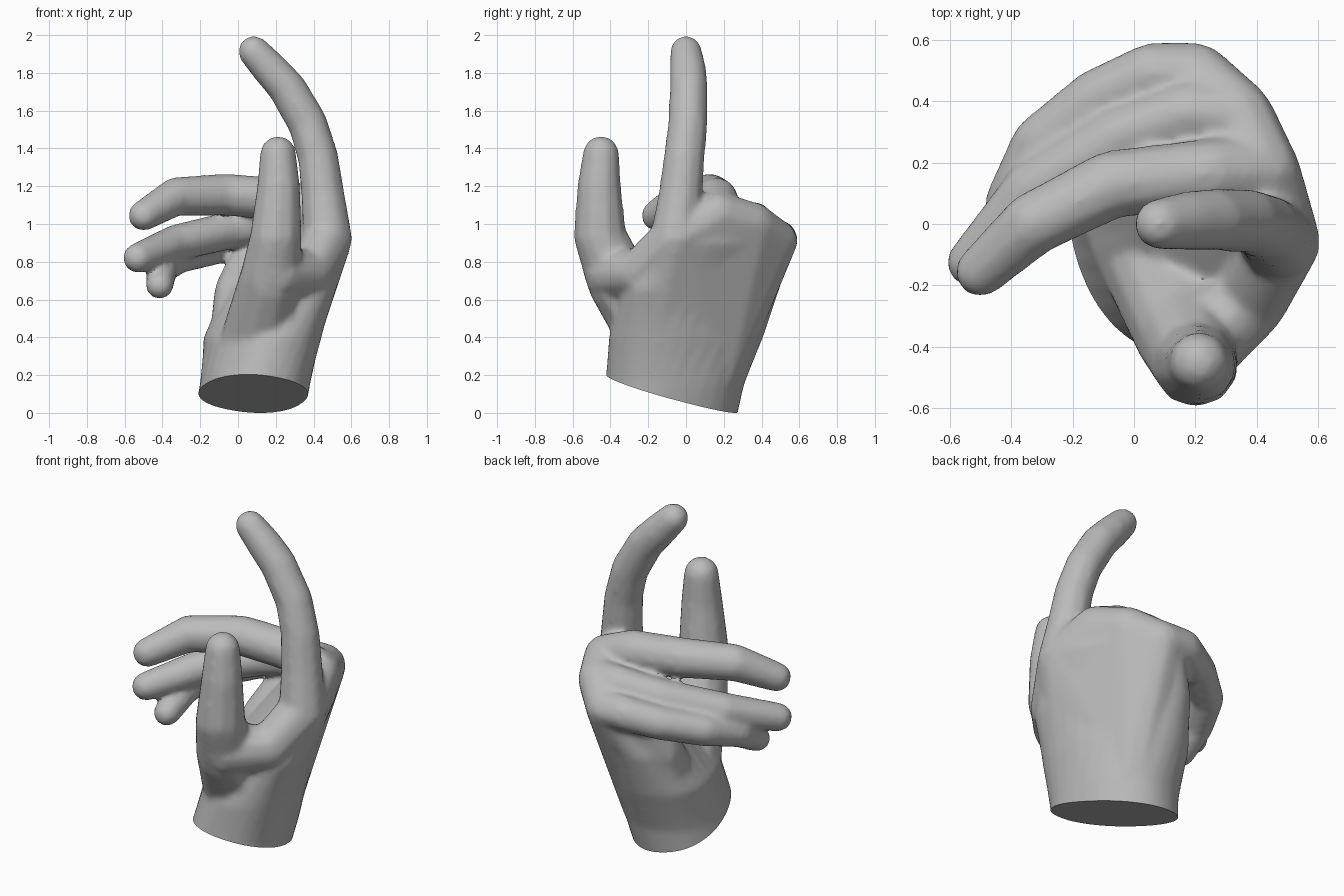
import bpy, bmesh, math
from mathutils import Vector, Matrix

cube = bpy.data.objects.get("Cube")
if cube:
    bpy.data.objects.remove(cube, do_unlink=True)

skin = bpy.data.materials.new("plain grey")
skin.use_nodes = True
skin.diffuse_color = (0.5, 0.5, 0.5, 1)
skin.node_tree.nodes["Principled BSDF"].inputs["Base Color"].default_value = (0.5, 0.5, 0.5, 1)

# Unit ball directions shared by every joint
ball = bmesh.new()
bmesh.ops.create_icosphere(ball, subdivisions=2, radius=1.03)
directions = [v.co.copy() for v in ball.verts]
ball.free()

bm = bmesh.new()


def hull(*joints):
    """One convex skin around any number of joint balls (x, y, z, radius)."""
    points = [bm.verts.new(Vector((x, y, z)) + d * r) for x, y, z, r in joints for d in directions]
    bmesh.ops.convex_hull(bm, input=points)


def chain(*joints):
    """Rounded, tapered limb through the joints."""
    for pair in zip(joints, joints[1:]):
        hull(*pair)


def loft(sections, sides=32):
    """Flattened tube through level sections (x, y, z, half width, half depth, angle)."""
    rings = []
    for x, y, z, a, b, deg in sections:
        turn = Matrix.Rotation(math.radians(deg), 3, 'Z')
        ring = []
        for i in range(sides):
            t = math.tau * i / sides
            c, s = math.cos(t), math.sin(t)
            p = Vector((a * math.copysign(abs(c) ** 0.9, c), b * math.copysign(abs(s) ** 0.9, s), 0))
            ring.append(bm.verts.new(turn @ p + Vector((x, y, z))))
        rings.append(ring)
    for low, high in zip(rings, rings[1:]):
        for i in range(sides):
            j = (i + 1) % sides
            bm.faces.new((low[i], low[j], high[j], high[i]))
    bm.faces.new(rings[0][::-1])
    bm.faces.new(rings[-1])


# Wrist and palm
loft([(0.04, -0.12, -0.12, 0.37, 0.28, 105),
      (0.09, -0.06, 0.15, 0.37, 0.28, 105),
      (0.13, 0.00, 0.40, 0.42, 0.28, 112),
      (0.22, 0.08, 0.65, 0.45, 0.22, 119),
      (0.33, 0.21, 0.90, 0.41, 0.16, 119),
      (0.36, 0.20, 1.00, 0.33, 0.13, 119)])

# Knuckles, and the smooth back of the hand spanning them down to the wrist
index_knuckle = (0.475, -0.06, 0.92, 0.13)
middle_knuckle = (0.42, 0.17, 1.05, 0.12)
ring_knuckle = (0.34, 0.35, 1.00, 0.115)
little_knuckle = (0.20, 0.48, 0.91, 0.11)
hull(index_knuckle, middle_knuckle, ring_knuckle, little_knuckle,
     (0.14, 0.15, 0.22, 0.15), (0.24, -0.20, 0.25, 0.14))

# Heel of the palm below the little finger
chain((0.02, 0.12, 0.30, 0.18), (0.02, 0.26, 0.62, 0.15), (0.10, 0.42, 0.88, 0.11))

# Thumb, and the web joining it to the index knuckle
chain((0.10, -0.13, 0.36, 0.20), (0.17, -0.36, 0.70, 0.165), (0.20, -0.455, 0.93, 0.138),
      (0.215, -0.46, 1.20, 0.114), (0.212, -0.45, 1.37, 0.096))
chain((0.20, -0.39, 0.74, 0.15), (0.38, -0.25, 0.74, 0.12), index_knuckle)

# Index finger, raised
chain(index_knuckle, (0.45, -0.03, 1.15, 0.115), (0.425, -0.01, 1.35, 0.107),
      (0.37, 0.01, 1.53, 0.103), (0.26, 0.015, 1.72, 0.10), (0.17, 0.01, 1.82, 0.095),
      (0.083, 0.0, 1.914, 0.083))

# Middle finger
chain(middle_knuckle, (0.25, 0.165, 1.13, 0.112), (-0.07, 0.13, 1.155, 0.11),
      (-0.33, 0.0, 1.145, 0.102), (-0.50, -0.155, 1.045, 0.082))

# Ring finger
chain(ring_knuckle, (0.18, 0.36, 1.01, 0.105), (-0.05, 0.28, 0.965, 0.10),
      (-0.33, 0.11, 0.90, 0.097), (-0.53, -0.125, 0.82, 0.08))

# Little finger, curling forward at its end
chain(little_knuckle, (0.06, 0.49, 0.92, 0.10), (-0.12, 0.41, 0.88, 0.095),
      (-0.31, 0.26, 0.83, 0.09), (-0.40, 0.07, 0.77, 0.085), (-0.415, -0.09, 0.675, 0.074))

bmesh.ops.recalc_face_normals(bm, faces=bm.faces)
mesh = bpy.data.meshes.new("hand")
bm.to_mesh(mesh)
bm.free()
hand = bpy.data.objects.new("hand", mesh)
bpy.context.collection.objects.link(hand)

# Fuse the parts into one skin and soften the joins
fuse = hand.modifiers.new("fuse", 'REMESH')
fuse.mode = 'VOXEL'
fuse.voxel_size = 0.015
soft = hand.modifiers.new("soften", 'SMOOTH')
soft.factor = 0.5
soft.iterations = 14
graph = bpy.context.evaluated_depsgraph_get()
fused = bpy.data.meshes.new_from_object(hand.evaluated_get(graph))
hand.modifiers.clear()
hand.data = fused

# Flat slanted cut across the wrist
bm = bmesh.new()
bm.from_mesh(fused)
cut = bmesh.ops.bisect_plane(bm, geom=bm.verts[:] + bm.edges[:] + bm.faces[:],
                             plane_co=(0.08, -0.08, 0.104), plane_no=(0.1, 0.28, 0.95), clear_inner=True)
rim = [g for g in cut["geom_cut"] if isinstance(g, bmesh.types.BMEdge)]
bmesh.ops.contextual_create(bm, geom=rim)
bmesh.ops.recalc_face_normals(bm, faces=bm.faces)
bm.to_mesh(fused)
bm.free()

fused.materials.clear()
fused.materials.append(skin)
bpy.context.view_layer.objects.active = hand
hand.select_set(True)
bpy.ops.object.shade_smooth_by_angle(angle=math.radians(40))
